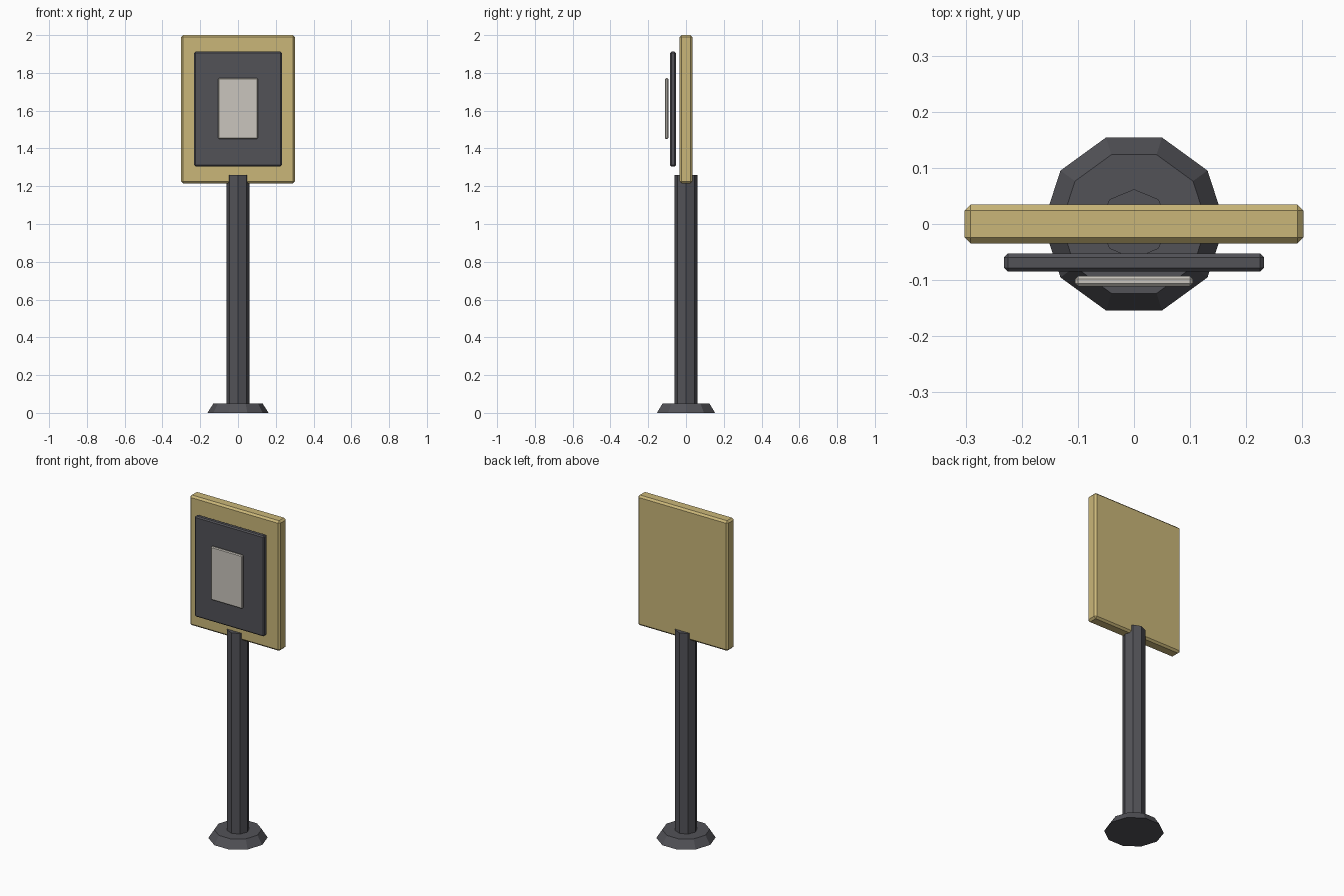
import bpy
import math

cube = bpy.data.objects.get("Cube")
if cube:
    bpy.data.objects.remove(cube, do_unlink=True)


def material(name, rgb):
    mat = bpy.data.materials.new(name)
    mat.use_nodes = True
    color = (*rgb, 1.0)
    mat.diffuse_color = color
    mat.node_tree.nodes["Principled BSDF"].inputs["Base Color"].default_value = color
    return mat


gold = material("pale gold", (0.59, 0.47, 0.19))
charcoal = material("charcoal", (0.085, 0.085, 0.097))
ivory = material("warm light grey", (0.59, 0.56, 0.51))


def panel(name, mat, half_width, back, front, bottom, top, bevel):
    """Upright rectangular plate with a chamfer on every edge."""
    bpy.ops.mesh.primitive_cube_add(
        size=1, location=(0, (back + front) / 2, (bottom + top) / 2))
    obj = bpy.context.object
    obj.name = name
    obj.scale = (2 * half_width, back - front, top - bottom)
    bpy.ops.object.transform_apply(location=False, rotation=False, scale=True)
    chamfer = obj.modifiers.new("Chamfer", "BEVEL")
    chamfer.width = bevel
    chamfer.segments = 1
    obj.data.materials.append(mat)


def column(name, mat, sides, lower_radius, upper_radius, bottom, top):
    """Faceted upright prism with a corner pointing along x."""
    bpy.ops.mesh.primitive_cone_add(
        vertices=sides, radius1=lower_radius, radius2=upper_radius,
        depth=top - bottom, location=(0, 0, (bottom + top) / 2),
        rotation=(0, 0, math.pi / 2))
    obj = bpy.context.object
    obj.name = name
    obj.data.materials.append(mat)


# Stand
column("base_foot", charcoal, 10, 0.162, 0.13, 0.0, 0.05)
column("post", charcoal, 8, 0.062, 0.062, 0.03, 1.26)

# Sign: backing board with two floating plates in front
panel("sign_board", gold, 0.302, 0.035, -0.035, 1.215, 2.0, 0.011)
panel("dark_plate", charcoal, 0.232, -0.053, -0.085, 1.305, 1.912, 0.007)
panel("light_plate", ivory, 0.105, -0.093, -0.111, 1.45, 1.772, 0.005)
